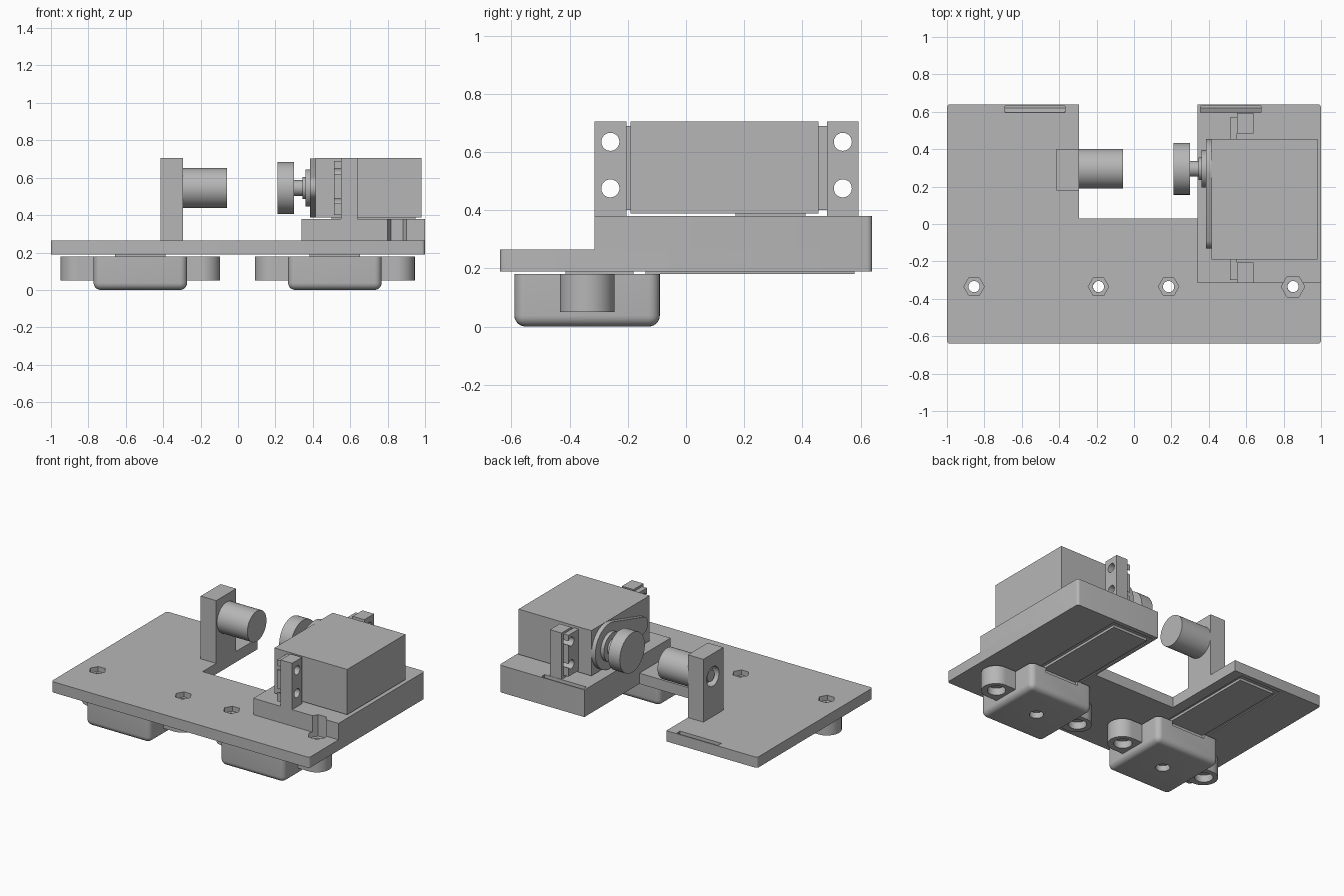
import bpy, bmesh, math
from mathutils import Vector, Matrix

cube = bpy.data.objects.get("Cube")
if cube:
    bpy.data.objects.remove(cube, do_unlink=True)

grey = bpy.data.materials.new("light_grey")
grey.use_nodes = True
COLOUR = (0.47, 0.47, 0.47, 1)
grey.diffuse_color = COLOUR
grey.node_tree.nodes["Principled BSDF"].inputs["Base Color"].default_value = COLOUR


def finish(name, bm):
    bmesh.ops.recalc_face_normals(bm, faces=bm.faces)
    mesh = bpy.data.meshes.new(name)
    bm.to_mesh(mesh)
    bm.free()
    mesh.materials.append(grey)
    ob = bpy.data.objects.new(name, mesh)
    bpy.context.collection.objects.link(ob)
    return ob


def round_edges(bm, test, radius, segments=5):
    edges = [e for e in bm.edges if test(*[v.co for v in e.verts])]
    bmesh.ops.bevel(bm, geom=edges, offset=radius, segments=segments,
                    affect='EDGES', profile=0.5)


def prism(name, pts, lo, hi, axis='z', rounding=None):
    """Extrude a closed outline along z (points are x, y) or x (points are y, z)."""
    bm = bmesh.new()
    place = (lambda a, b: (a, b, lo)) if axis == 'z' else (lambda a, b: (lo, a, b))
    face = bm.faces.new([bm.verts.new(place(*p)) for p in pts])
    shift = Vector((0, 0, hi - lo) if axis == 'z' else (hi - lo, 0, 0))
    top = bmesh.ops.extrude_face_region(bm, geom=[face])["geom"]
    bmesh.ops.translate(bm, vec=shift, verts=[v for v in top if isinstance(v, bmesh.types.BMVert)])
    if rounding:
        round_edges(bm, *rounding)
    return finish(name, bm)


def box(name, x, y, z, rounding=None):
    return prism(name, [(x[0], y[0]), (x[1], y[0]), (x[1], y[1]), (x[0], y[1])],
                 z[0], z[1], rounding=rounding)


def cyl(name, a, b, lo, hi, r, axis='z', sides=40):
    """Cylinder at (x, y) along z, or at (y, z) along x."""
    bm = bmesh.new()
    bmesh.ops.create_cone(bm, cap_ends=True, segments=sides, radius1=r, radius2=r, depth=hi - lo)
    mid = (lo + hi) / 2
    if axis == 'z':
        turn, pos = Matrix.Rotation(math.pi / 2, 4, 'Z'), (a, b, mid)
    else:
        turn, pos = Matrix.Rotation(math.pi / 2, 4, 'Y'), (mid, a, b)
    bmesh.ops.transform(bm, matrix=Matrix.Translation(pos) @ turn, verts=bm.verts)
    return finish(name, bm)


def cut(targets, cutters, operation='DIFFERENCE'):
    for ob in targets:
        bpy.context.view_layer.objects.active = ob
        for c in cutters:
            mod = ob.modifiers.new("cut", 'BOOLEAN')
            mod.operation, mod.solver, mod.object = operation, 'EXACT', c
            bpy.ops.object.modifier_apply(modifier=mod.name)
    for c in cutters:
        bpy.data.objects.remove(c, do_unlink=True)


# Main dimensions
BACK, SCREW_Y = 0.64, -0.335
BASE, DECK, RAISED, TOP = 0.19, 0.265, 0.38, 0.705
SHAFT = (0.295, 0.545)


def outer_corner(p, q):
    return abs(p.x - q.x) + abs(p.y - q.y) < 1e-4 and abs(p.x) > 0.99 and abs(p.y) > 0.63


# Base plate with a notch at the back, and the raised motor platform
corners = (outer_corner, 0.018, 4)
plate = prism("base_plate", [(-1, -BACK), (1, -BACK), (1, BACK), (0.34, BACK), (0.34, 0.03),
                             (-0.295, 0.03), (-0.295, BACK), (-1, BACK)],
              BASE, DECK, rounding=corners)
platform = box("motor_platform", (0.34, 1), (-0.315, BACK), (DECK, RAISED), corners)

# Nut pockets and screw holes
holes = []
for x in (-0.855, -0.19, 0.185, 0.85):
    holes.append(cyl("nut_pocket", x, SCREW_Y, 0.23, 0.5, 0.063 if x > 0.8 else 0.055, sides=6))
    holes.append(cyl("screw_hole", x, SCREW_Y, 0.1, 0.3, 0.03, sides=24))
# Sloped cable slots near the back edge, and shallow recesses underneath
for x0, x1, z in ((-0.69, -0.37, DECK), (0.355, 0.68, RAISED)):
    holes.append(prism("cable_slot", [(0.595, z + 0.01), (0.63, z + 0.01), (0.63, 0.21),
                                      (0.62, 0.21), (0.595, z - 0.02)], x0, x1, 'x'))
    holes.append(box("strip_recess", (x0, x1), (-0.13, 0.61), (0.1, 0.197)))
cut([plate, platform], holes)


# Rounded ball casters with screw ears, spacers and sensor strips underneath
def below_top(p, q):
    return min(p.z, q.z) < 0.01


for side, cx in (("right", -0.522), ("left", 0.518)):
    caster = box(side + "_caster_body", (cx - 0.25, cx + 0.25), (-0.59, -0.09), (0, 0.18),
                 (below_top, 0.038, 6))
    cut([caster], [cyl("ball_socket", cx, -0.34, -0.02, 0.04, 0.045),
                   box("rear_notch", (cx - 0.13, cx + 0.13), (-0.11, 0), (0.15, 0.3))])
    for s in (-1, 1):
        ex = cx + s * 0.333
        ear = cyl(side + "_caster_ear", ex, -0.34, 0.05, 0.18, 0.094)
        inner = sorted((ex, cx + s * 0.245))
        cut([ear], [box("ear_web", inner, (-0.434, -0.246), (0.05, 0.18))], 'UNION')
        cut([ear], [cyl("bore", ex, SCREW_Y, 0, 0.3, 0.03, sides=24),
                    cyl("counterbore", ex, SCREW_Y, 0, 0.1, 0.058)])
    box(side + "_caster_spacer", (cx - 0.135, cx + 0.135), (-0.415, -0.18), (0.175, 0.192))
    box(side + "_sensor_strip", (cx - 0.135, cx + 0.135), (-0.14, 0.58), (0.18, 0.198))

# Support post with a stub cylinder facing the wheel
post = box("support_post", (-0.415, -0.295), (0.18, 0.40), (DECK, TOP))
cut([post], [cyl("post_recess", *SHAFT, -0.5, -0.365, 0.068, 'x')])
cyl("post_pin", *SHAFT, -0.4, -0.36, 0.04, 'x')
cyl("stub_cylinder", *SHAFT, -0.296, -0.06, 0.106, 'x', 48)

# Motor body, gear cover and output shaft
box("motor_body", (0.415, 0.98), (-0.19, 0.455), (0.388, TOP))
box("motor_pad", (0.5, 0.95), (0.17, 0.41), (0.379, 0.39))
arc = [(SHAFT[0] + 0.159 * math.cos(t), SHAFT[1] + 0.159 * math.sin(t))
       for t in (math.radians(-110 + 220 * i / 28) for i in range(29))]
lobe = [(-0.07 + 0.06 * math.cos(t), SHAFT[1] + 0.06 * math.sin(t))
        for t in (math.radians(110 + 140 * i / 12) for i in range(13))]
prism("gear_cover", arc + lobe, 0.385, 0.417, 'x')
for name, x0, x1, r in (("shaft_collar", 0.36, 0.386, 0.1), ("shaft_hub", 0.345, 0.362, 0.06),
                        ("shaft", 0.295, 0.35, 0.042), ("wheel", 0.21, 0.3, 0.139)):
    cyl(name, *SHAFT, x0, x1, r, 'x', 48)

# Mounting tabs with open slots, and the drilled posts holding them
for end, y0, y1, t0, t1 in (("front", -0.315, -0.205, -0.30, -0.185),
                            ("rear", 0.485, 0.593, 0.45, 0.57)):
    bracket = box(end + "_motor_bracket", (0.55, 0.64), (y0, y1), (RAISED, TOP))
    tab = box(end + "_motor_tab", (0.513, 0.55), (t0, t1), (0.4, 0.69))
    mid = (y0 + y1) / 2
    outward = (-0.4, mid) if end == "front" else (mid, 0.7)
    cut([bracket, tab], [cyl("bolt_hole", mid, z, 0.4, 0.8, 0.031, 'x', 32) for z in (0.475, 0.635)])
    cut([tab], [box("tab_slot", (0.5, 0.56), outward, (z - 0.014, z + 0.014)) for z in (0.475, 0.635)])

# Smooth round surfaces, keep hard edges
for ob in bpy.context.scene.objects:
    ob.select_set(ob.type == 'MESH')
bpy.context.view_layer.objects.active = plate
bpy.ops.object.shade_smooth_by_angle(angle=math.radians(30))
